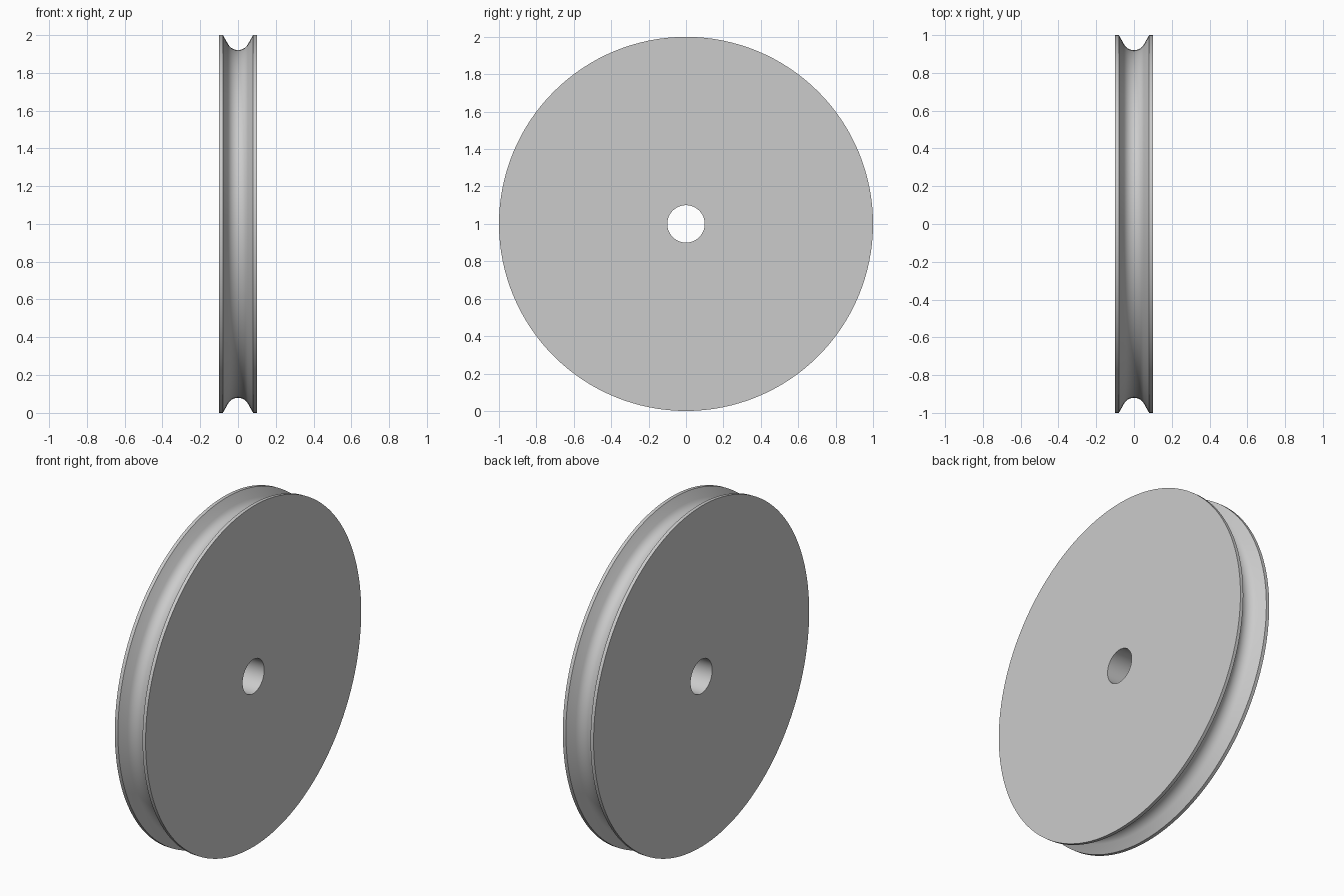
import bpy, bmesh
from math import sin, cos, pi, radians

if "Cube" in bpy.data.objects:
    bpy.data.objects.remove(bpy.data.objects["Cube"])

SEGMENTS = 128
HALF_W, RADIUS, BORE = 0.1, 1.0, 0.1
LIP_X = 0.08                      # where the flat lip meets the groove
ARC_R, ARC_CENTRE = 0.06, 0.98    # rounded groove floor

# Closed cross-section (x, radius): bore, left lip, groove, right lip
profile = [(-HALF_W, BORE), (-HALF_W, RADIUS), (-LIP_X, RADIUS)]
for i in range(13):
    a = radians(-150 + 120 * i / 12)
    profile.append((ARC_R * cos(a), ARC_CENTRE + ARC_R * sin(a)))
profile += [(LIP_X, RADIUS), (HALF_W, RADIUS), (HALF_W, BORE)]

# Revolve the cross-section around the x axis
bm = bmesh.new()
rings = []
for s in range(SEGMENTS):
    t = 2 * pi * s / SEGMENTS
    rings.append([bm.verts.new((x, r * sin(t), r * cos(t))) for x, r in profile])
n = len(profile)
for s in range(SEGMENTS):
    a, b = rings[s], rings[(s + 1) % SEGMENTS]
    for i in range(n):
        j = (i + 1) % n
        bm.faces.new((a[i], a[j], b[j], b[i]))
bmesh.ops.recalc_face_normals(bm, faces=bm.faces[:])

mesh = bpy.data.meshes.new("pulley_wheel")
bm.to_mesh(mesh)
bm.free()
wheel = bpy.data.objects.new("pulley_wheel", mesh)
wheel.location.z = RADIUS
bpy.context.collection.objects.link(wheel)

# Smooth curved surfaces, keep rim and bore edges sharp
bpy.context.view_layer.objects.active = wheel
wheel.select_set(True)
bpy.ops.object.shade_smooth_by_angle(angle=radians(25))
